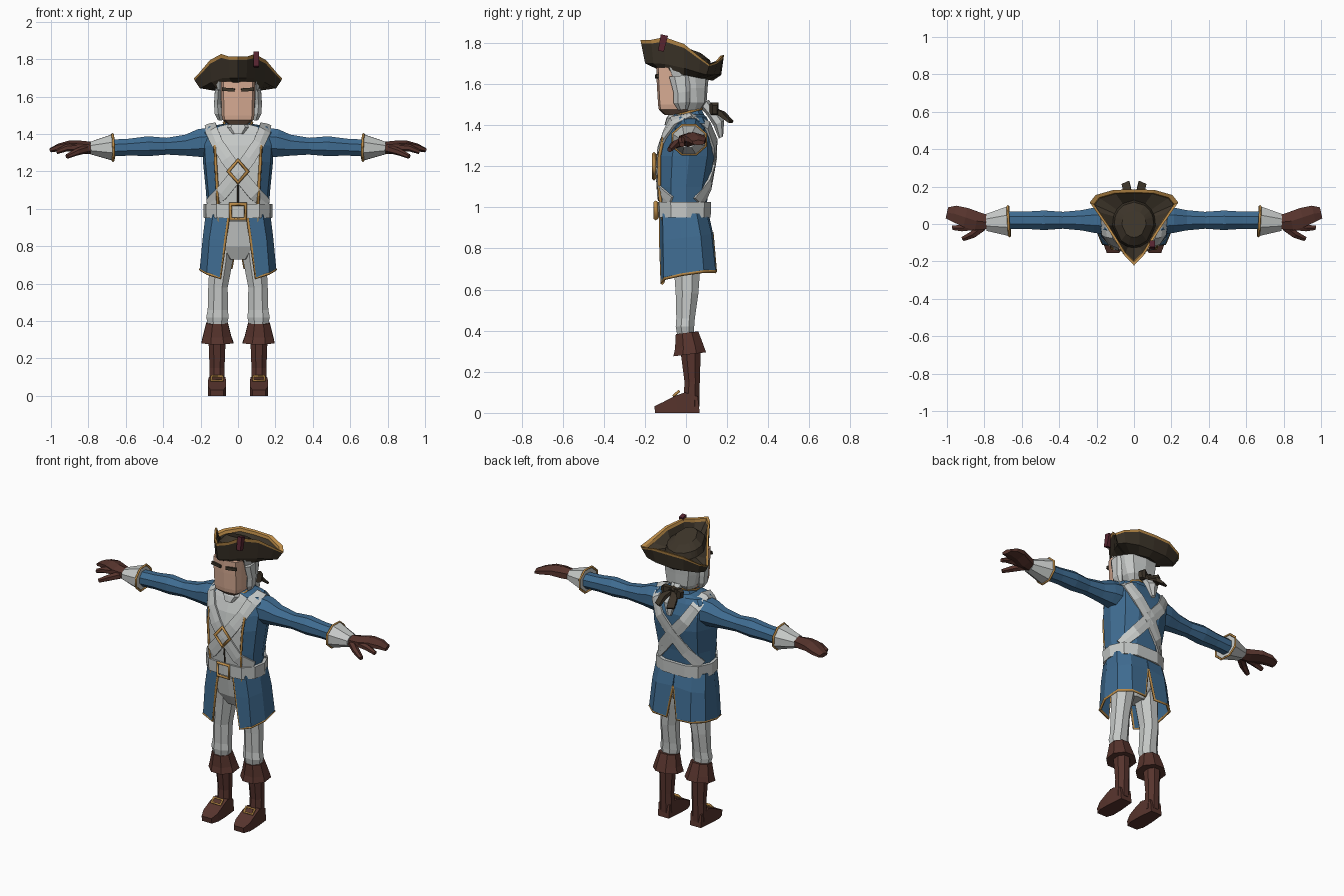
import bpy, bmesh, math
from mathutils import Vector as V
from mathutils.bvhtree import BVHTree

if "Cube" in bpy.data.objects:
    bpy.data.objects.remove(bpy.data.objects["Cube"])


def material(name, r, g, b):
    m = bpy.data.materials.new(name)
    m.diffuse_color = (r, g, b, 1)
    m.use_nodes = True
    m.node_tree.nodes["Principled BSDF"].inputs["Base Color"].default_value = m.diffuse_color
    return m


BLUE = material("coat_blue", .050, .150, .285)
GREY = material("pale_grey", .56, .58, .57)
GOLD = material("gold_trim", .50, .26, .065)
BROWN = material("leather_brown", .095, .034, .026)
DARK = material("dark_felt", .045, .034, .022)
SKIN = material("skin", .70, .42, .30)
JAW = material("jaw_tan", .30, .18, .12)
RED = material("dark_red", .095, .018, .03)


def finish(name, mesh, mats, mirror=False, thick=0):
    ob = bpy.data.objects.new(name, mesh)
    bpy.context.collection.objects.link(ob)
    if not mesh.materials:
        for m in mats:
            mesh.materials.append(m)
    if thick:
        s = ob.modifiers.new("thickness", 'SOLIDIFY')
        s.thickness, s.offset = thick, 0
    if mirror:
        m = ob.modifiers.new("mirror", 'MIRROR')
        m.use_mirror_merge = False
    return ob


def loft(name, rings, mats, rule=None, mirror=False, closed=True, thick=0):
    """Skin a list of point rings; rule(band, column, centre) gives the material."""
    bm = bmesh.new()
    rows = [[bm.verts.new(p) for p in r] for r in rings]
    n = len(rows[0])
    for i in range(len(rows) - 1):
        for j in range(n if closed else n - 1):
            k = (j + 1) % n
            f = bm.faces.new((rows[i][j], rows[i][k], rows[i + 1][k], rows[i + 1][j]))
            if rule:
                f.material_index = rule(i, j, f.calc_center_median())
    if closed:
        bm.faces.new(rows[0][::-1])
        bm.faces.new(rows[-1])
    bmesh.ops.recalc_face_normals(bm, faces=bm.faces)
    mesh = bpy.data.meshes.new(name)
    bm.to_mesh(mesh)
    bm.free()
    return finish(name, mesh, mats, mirror, thick)


def limb(name, stations, mat, n=8, mirror=True):
    """Loft of n-gons; each station is x, y, z, horizontal radius, other radius."""
    d = (V(stations[-1][:3]) - V(stations[0][:3])).normalized()
    u = V((1, 0, 0)) if abs(d.z) > .95 else d.cross(V((0, 0, 1))).normalized()
    v = u.cross(d).normalized()
    rings = []
    for x, y, z, a, b in stations:
        a, b = a / math.cos(math.pi / n), b / math.cos(math.pi / n)
        ang = [(k + .5) * math.tau / n for k in range(n)]
        rings.append([V((x, y, z)) + u * a * math.cos(t) + v * b * math.sin(t) for t in ang])
    loft(name, rings, [mat], mirror=mirror)
    return rings


def tube(name, pts, mat, r=.009, cyclic=False, mirror=False):
    cu = bpy.data.curves.new(name, 'CURVE')
    cu.dimensions, cu.bevel_depth, cu.bevel_resolution = '3D', r, 0
    cu.use_fill_caps = True
    sp = cu.splines.new('POLY')
    sp.points.add(len(pts) - 1)
    for p, q in zip(sp.points, pts):
        p.co = (*q, 1)
    sp.use_cyclic_u = cyclic
    tmp = bpy.data.objects.new(name, cu)
    bpy.context.collection.objects.link(tmp)
    mesh = bpy.data.meshes.new_from_object(tmp)
    bpy.data.objects.remove(tmp)
    mesh.materials.clear()
    return finish(name, mesh, [mat], mirror)


HALF = [(0, -1), (.62, -.93), (.93, -.5), (1, .1), (.8, .75), (.4, 1), (0, 1)]
BOXY = [(0, -1), (.85, -.9), (1, -.5), (1, .3), (.75, .85), (0, 1)]


def sym(half):
    return half + [V((-p[0], p[1], p[2])) for p in half[-2:0:-1]]


def section(z, rx, yf, yb, prof=HALF, tilt=0):
    m, h = (yf + yb) / 2, (yb - yf) / 2
    return sym([V((a * rx, m + b * h, z + tilt * b)) for a, b in prof])


# Coat body with pale vest front
T = [section(*s) for s in [(.93, .165, -.115, .10), (1.0, .165, -.125, .10), (1.1, .172, -.135, .11),
     (1.25, .187, -.135, .138), (1.34, .192, -.115, .138), (1.41, .19, -.085, .115),
     (1.44, .165, -.07, .10), (1.455, .07, -.06, .08)]]
torso = loft("coat_body", T, [BLUE, GREY], lambda i, j, c: int(j in (0, 11)))
tube("coat_front_trim", [r[1] + V((.004, -.004, 0)) for r in T[:5]], GOLD, .008, mirror=True)
tube("vest_closing", [(0, -.132, 1.03), (0, -.138, 1.13)], DARK, .005)

# Crossed straps snapped onto the body
tree = BVHTree.FromPolygons([v.co for v in torso.data.vertices], [p.vertices for p in torso.data.polygons])
path = [V(p) for p in [(-.165, -.08, 1.02), (-.09, -.13, 1.08), (0, -.14, 1.19), (.06, -.14, 1.27),
        (.115, -.11, 1.35), (.145, -.07, 1.42), (.155, .02, 1.46), (.145, .12, 1.40),
        (.085, .14, 1.31), (0, .14, 1.21), (-.08, .12, 1.11), (-.16, .07, 1.02)]]
rows = []
for i, p in enumerate(path):
    nor = tree.find_nearest(p)[1]
    side = (path[min(i + 1, 11)] - path[max(i - 1, 0)]).cross(nor).normalized() * .036
    row = []
    for q in (p - side, p, p + side):
        loc, nn, *_ = tree.find_nearest(q)
        row.append(loc + nn * .009)
    rows.append(row)
loft("shoulder_strap", rows, [GREY], mirror=True, closed=False, thick=.012)

# Belt and buckles
loft("belt", [section(.95, .183, -.137, .12), section(1.025, .185, -.14, .122)], [GREY])
tube("belt_buckle", [(-.04, -.147, .945), (.04, -.147, .945), (.04, -.147, 1.025), (-.04, -.147, 1.025)],
     GOLD, .012, True)
tube("strap_buckle", [(0, -.155, 1.14), (.052, -.155, 1.20), (0, -.155, 1.26), (-.052, -.155, 1.20)],
     GOLD, .011, True)

# Coat skirt with front opening and back slit
top = [V(p) for p in [(.05, -.122, .97), (.13, -.11, .97), (.168, -.03, .97), (.168, .05, .97),
       (.11, .095, .97), (.0, .105, .97)]]
mid = [V(p) for p in [(.07, -.122, .83), (.15, -.108, .84), (.183, -.025, .85), (.18, .07, .86),
       (.12, .12, .87), (.003, .125, .88)]]
hem = [V(p) for p in [(.095, -.115, .63), (.165, -.105, .655), (.2, -.02, .675), (.192, .085, .69),
       (.13, .14, .69), (.035, .142, .685)]]
loft("coat_skirt", [top, mid, hem], [BLUE], mirror=True, closed=False, thick=.01)
tube("skirt_trim", [top[0], mid[0]] + hem + [mid[5]], GOLD, .009, mirror=True)

# Breeches
loft("breeches_hips", [section(.73, .06, -.05, .05), section(.80, .13, -.085, .08),
     section(.96, .155, -.11, .09)], [GREY])
limb("breeches_leg", [(.08, 0, .86, .07, .075), (.09, .005, .72, .062, .065), (.107, .005, .58, .052, .055),
     (.108, -.002, .46, .054, .045), (.11, -.005, .42, .06, .045), (.11, 0, .36, .045, .04)], GREY)
# Boots
limb("boot_shaft", [(.112, .025, .03, .042, .04), (.112, .03, .15, .04, .037), (.112, .022, .31, .046, .05)], BROWN)
limb("boot_top", [(.11, .018, .285, .085, .08), (.112, .016, .32, .075, .07), (.112, .005, .39, .058, .055)], BROWN)
limb("boot_foot", [(.112, .062, .04, .038, .04), (.112, 0, .05, .044, .05), (.112, -.045, .042, .048, .042),
     (.112, -.11, .026, .049, .026), (.112, -.152, .016, .034, .016)], BROWN, 4)
tube("boot_buckle", [(.082, -.06, .082), (.142, -.06, .082), (.142, -.035, .105), (.082, -.035, .105)],
     GOLD, .008, True, True)

# Sleeves, cuffs and gloves
limb("sleeve", [(.14, .02, 1.355, .075, .08), (.21, .02, 1.352, .068, .074), (.28, .02, 1.34, .054, .056),
     (.38, .02, 1.335, .045, .045), (.48, .02, 1.335, .052, .053), (.58, .02, 1.33, .046, .045),
     (.68, .02, 1.325, .046, .045)], BLUE)
cuff = limb("cuff", [(.67, .015, 1.328, .08, .07), (.79, .008, 1.325, .045, .033)], GREY)
tube("cuff_trim", cuff[0], GOLD, .007, True, True)
limb("glove_palm", [(.77, .008, 1.325, .035, .028), (.84, .015, 1.33, .05, .03), (.90, .035, 1.338, .052, .024),
     (.96, .055, 1.328, .044, .018), (1.0, .06, 1.315, .03, .011)], BROWN, 6)
limb("glove_finger", [(.85, -.012, 1.33, .02, .02), (.92, -.022, 1.325, .017, .016),
     (.97, -.02, 1.305, .012, .011)], BROWN, 6)
limb("glove_thumb", [(.81, -.015, 1.32, .022, .02), (.86, -.055, 1.305, .019, .017),
     (.915, -.08, 1.28, .012, .011)], BROWN, 6)

# Neck and collar
limb("neck", [(0, .005, 1.40, .055, .055), (0, 0, 1.52, .055, .055)], SKIN, mirror=False)
C = [section(1.425, .095, -.08, .09, tilt=.02), section(1.46, .075, -.07, .075, tilt=.02)]
loft("collar", C, [BLUE, GREY], lambda i, j, c: int(j in (0, 11)))
tube("collar_trim", C[1][1:7], GOLD, .007, mirror=True)
loft("neckcloth", [section(1.40, .03, -.105, -.05), section(1.435, .06, -.095, .0),
     section(1.455, .055, -.08, 0)], [GREY])

# Face, brows and hair
loft("face", [section(1.45, .05, -.105, .03, BOXY), section(1.475, .082, -.132, .04, BOXY),
     section(1.50, .088, -.136, .05, BOXY), section(1.60, .09, -.142, .06, BOXY),
     section(1.68, .092, -.145, .06, BOXY)], [SKIN, JAW], lambda i, j, c: int(i == 0))
limb("brow", [(.018, -.146, 1.635, .006, .009), (.085, -.138, 1.64, .006, .009)], DARK, 4)
loft("hair", [section(1.47, .065, -.01, .07, BOXY), section(1.51, .095, -.03, .10, BOXY),
     section(1.58, .108, -.055, .105, BOXY), section(1.68, .115, -.09, .115, BOXY)], [GREY])
limb("side_curl", [(.095, -.015, 1.475, .012, .02), (.105, -.02, 1.51, .02, .035), (.11, -.02, 1.56, .018, .035),
     (.105, -.03, 1.64, .018, .045)], GREY, 6)
limb("ponytail", [(0, .085, 1.51, .03, .025), (0, .125, 1.46, .03, .022), (0, .16, 1.41, .034, .025),
     (0, .17, 1.34, .012, .01)], GREY, 6, False)
limb("bow_knot", [(0, .09, 1.495, .022, .022), (0, .14, 1.475, .022, .022)], DARK, 6, False)
limb("bow_loop", [(.005, .12, 1.485, .012, .012), (.05, .14, 1.48, .018, .03), (.07, .14, 1.475, .012, .02)], DARK, 4)
limb("bow_tail", [(.005, .13, 1.48, .01, .008), (.035, .175, 1.455, .022, .012), (.045, .22, 1.415, .022, .006)], DARK, 4)

# Three-cornered hat: brim rings out to the rim, then back in to the crown
rim = sym([V(p) for p in [(0, -.222, 1.815), (.05, -.17, 1.815), (.09, -.105, 1.828), (.15, -.01, 1.795),
           (.205, .07, 1.73), (.237, .115, 1.695), (.205, .155, 1.71), (.11, .182, 1.74), (0, .185, 1.742)]])


def band_point(p, s, dz=0):
    a = math.atan2(p.y, p.x)
    y = .13 * math.sin(a)
    return V((.118 * math.cos(a) * s, y * s, 1.642 - .2 * y + dz))


def mix(a, b, t, tz):
    return V((a.x + (b.x - a.x) * t, a.y + (b.y - a.y) * t, a.z + (b.z - a.z) * tz))


band = [band_point(p, 1) for p in rim]
flare = [mix(b, p, .75, .22) for b, p in zip(band, rim)]
hat = [band, flare, [mix(f, p, .84, .84) for f, p in zip(flare, rim)], rim,
       [V((p.x * .91, p.y * .91, p.z - .004)) for p in rim],
       [V((p.x * .89, p.y * .89, p.z - .022)) for p in rim],
       [band_point(p, .98, .06) for p in rim], [band_point(p, .9, .10) for p in rim],
       [band_point(p, .55, .135) for p in rim]]
loft("tricorn_hat", hat, [DARK, GOLD], lambda i, j, c: int(i in (2, 3, 4)))
limb("hat_ribbon", [(.097, -.122, 1.76, .014, .014), (.097, -.105, 1.838, .014, .018)], RED, 4, False)
